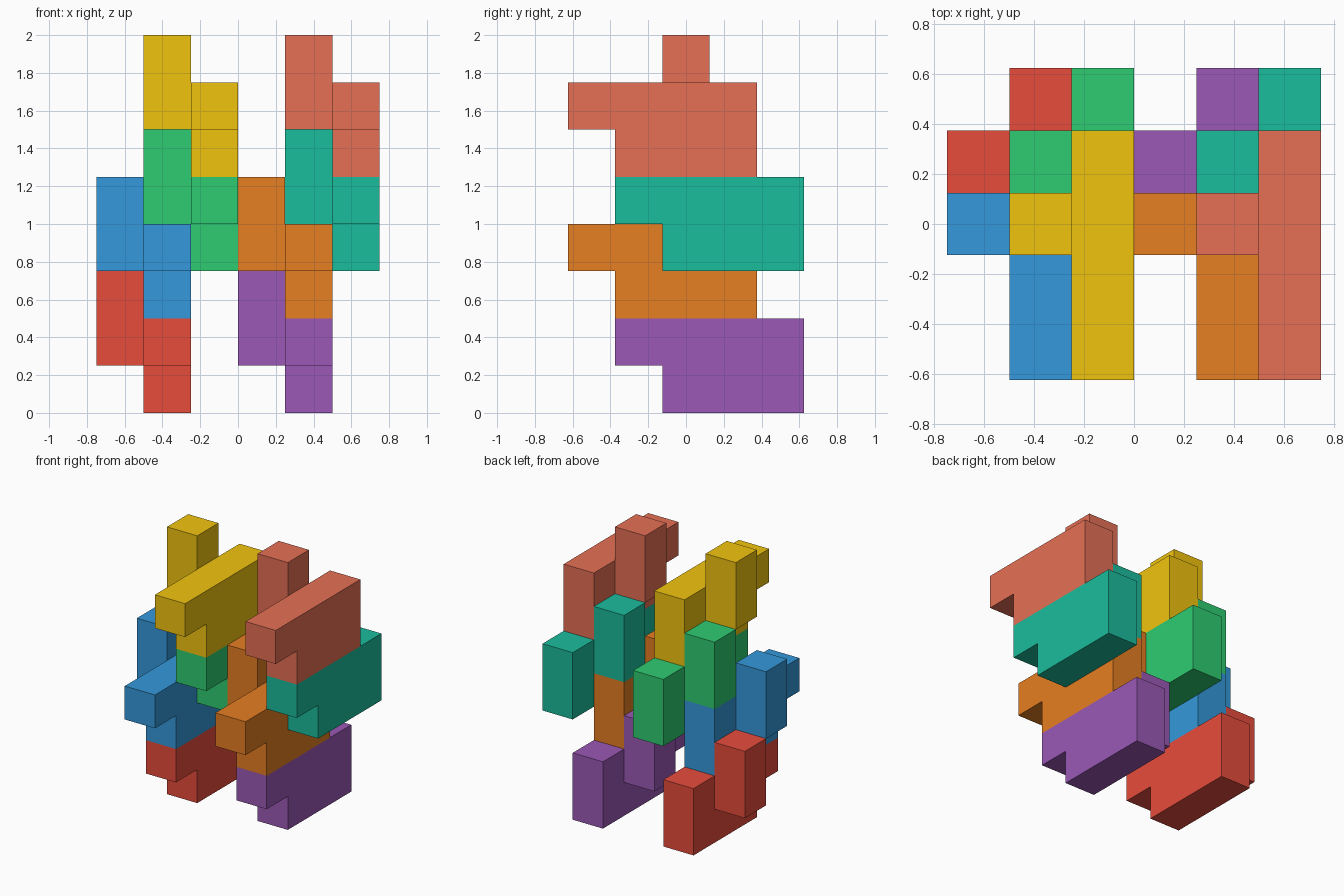
import bpy
import bmesh
from mathutils import Vector

if "Cube" in bpy.data.objects:
    bpy.data.objects.remove(bpy.data.objects["Cube"])

U = 0.25                                # cube edge
ORIGIN = Vector((-0.75, -0.625, 0.0))   # corner of the whole stack

# One puzzle block: a stepped upright slab plus a short post on its left side
CELLS = {(1, j, 0) for j in (1, 2, 3)}
CELLS |= {(1, j, 1) for j in range(4)}
CELLS |= {(0, 2, 1), (0, 2, 2)}


def linear(hex_code):
    out = []
    for i in (0, 2, 4):
        c = int(hex_code[i:i + 2], 16) / 255
        out.append(c / 12.92 if c <= 0.04045 else ((c + 0.055) / 1.055) ** 2.4)
    return (*out, 1.0)


def block(name, offset, colour):
    bm = bmesh.new()
    # Outer skin of the cells: one square wherever there is no neighbour
    for cell in CELLS:
        for axis in range(3):
            for side in (0, 1):
                near = list(cell)
                near[axis] += 2 * side - 1
                if tuple(near) in CELLS:
                    continue
                a, b = (axis + 1) % 3, (axis + 2) % 3
                corners = []
                for da, db in ((0, 0), (1, 0), (1, 1), (0, 1)):
                    p = Vector(cell)
                    p[axis] += side
                    p[a] += da
                    p[b] += db
                    corners.append(bm.verts.new(ORIGIN + (p + Vector(offset)) * U))
                bm.faces.new(corners if side else corners[::-1])
    # Weld, then merge coplanar squares into clean flat faces
    bmesh.ops.remove_doubles(bm, verts=bm.verts, dist=1e-4)
    bmesh.ops.dissolve_limit(bm, angle_limit=0.02, verts=bm.verts, edges=bm.edges)
    bmesh.ops.recalc_face_normals(bm, faces=bm.faces)
    mesh = bpy.data.meshes.new(name)
    bm.to_mesh(mesh)
    bm.free()
    mat = bpy.data.materials.new(name + "_paint")
    mat.diffuse_color = linear(colour)
    mat.use_nodes = True
    mat.node_tree.nodes["Principled BSDF"].inputs["Base Color"].default_value = mat.diffuse_color
    mesh.materials.append(mat)
    bpy.context.collection.objects.link(bpy.data.objects.new(name, mesh))


# Four stacked layers (x, y, z in cubes), repeated as a left and a right stack
LAYERS = [(0, 1, 0), (0, 0, 2), (1, 1, 3), (1, 0, 5)]
STACKS = {
    "left": (0, ["e74c3c", "3498db", "2ecc71", "f1c40f"]),
    "right": (3, ["9b59b6", "e67e22", "1abc9c", "e67055"]),
}
for side, (dx, colours) in STACKS.items():
    for n, ((x, y, z), colour) in enumerate(zip(LAYERS, colours), 1):
        block(f"{side}_block_{n}", (x + dx, y, z), colour)
